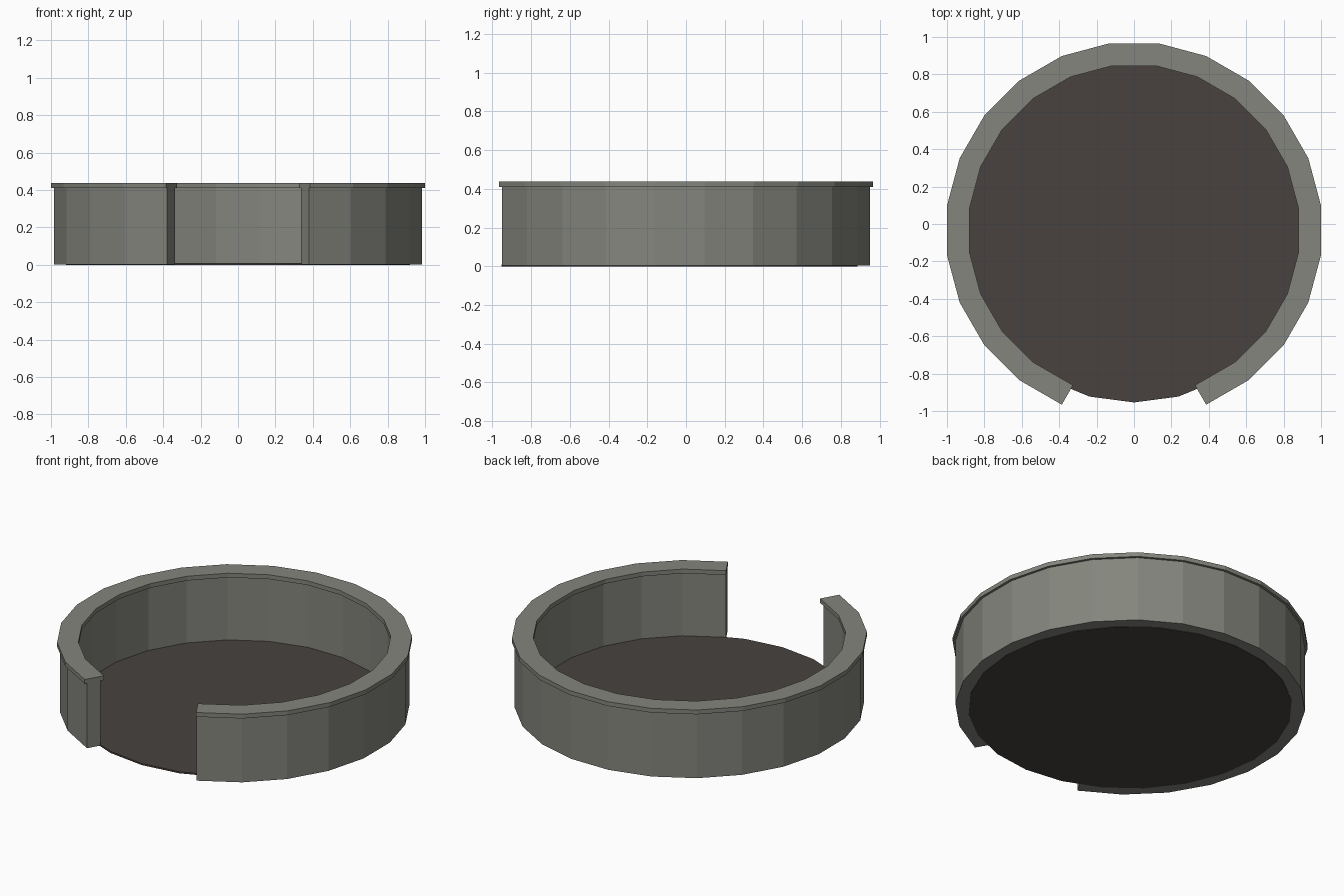
import bpy, bmesh
from math import sin, cos, tan, radians
from mathutils import Vector

if "Cube" in bpy.data.objects:
    bpy.data.objects.remove(bpy.data.objects["Cube"])

CY = -0.034          # ring centre, shifted so the open-fronted model is centred
SIDES, OPEN = 24, 3  # 24-sided ring with three sides left open at the front


def material(name, rgb):
    m = bpy.data.materials.new(name)
    m.diffuse_color = (*rgb, 1)
    m.use_nodes = True
    m.node_tree.nodes["Principled BSDF"].inputs["Base Color"].default_value = m.diffuse_color
    return m


def add_object(name, bm, mat):
    bmesh.ops.recalc_face_normals(bm, faces=bm.faces)
    me = bpy.data.meshes.new(name)
    bm.to_mesh(me)
    bm.free()
    me.materials.append(mat)
    ob = bpy.data.objects.new(name, me)
    bpy.context.collection.objects.link(ob)
    return ob


def open_ring(name, inner, outer, z0, z1, mat):
    """Faceted ring (apothem radii), ends cut square to the last side."""
    step = radians(360 / SIDES)
    count = SIDES - OPEN
    start = radians(-90) + OPEN * step / 2
    bm = bmesh.new()
    loops = []
    for i in range(count + 1):
        a = start + i * step
        d = Vector((cos(a), sin(a), 0))
        out = d * outer / cos(step / 2)
        inn = d * inner / cos(step / 2)
        if i in (0, count):
            n = a + (step / 2 if i == 0 else -step / 2)
            inn = out - Vector((cos(n), sin(n), 0)) * (outer - inner)
        corners = [(inn, z0), (out, z0), (out, z1), (inn, z1)]
        loops.append([bm.verts.new((p.x, p.y + CY, z)) for p, z in corners])
    for a, b in zip(loops, loops[1:]):
        for k in range(4):
            bm.faces.new((a[k], a[(k + 1) % 4], b[(k + 1) % 4], b[k]))
    bm.faces.new(loops[0])
    bm.faces.new(loops[-1])
    return add_object(name, bm, mat)


stone = material("grey_stone", (0.23, 0.235, 0.205))
earth = material("dark_floor", (0.065, 0.055, 0.05))

# Wall and overhanging cap
open_ring("wall", 0.90, 0.985, 0.003, 0.41, stone)
open_ring("wall_cap", 0.88, 1.0, 0.41, 0.437, stone)

# Thin floor disc, with a corner pointing to the front
bm = bmesh.new()
low = [bm.verts.new((0.92 * cos(radians(15 * i)), 0.92 * sin(radians(15 * i)) + CY, 0))
       for i in range(SIDES)]
base = bm.faces.new(low)
res = bmesh.ops.extrude_face_region(bm, geom=[base], use_keep_orig=True)
for v in res["geom"]:
    if isinstance(v, bmesh.types.BMVert):
        v.co.z = 0.01
add_object("floor", bm, earth)
